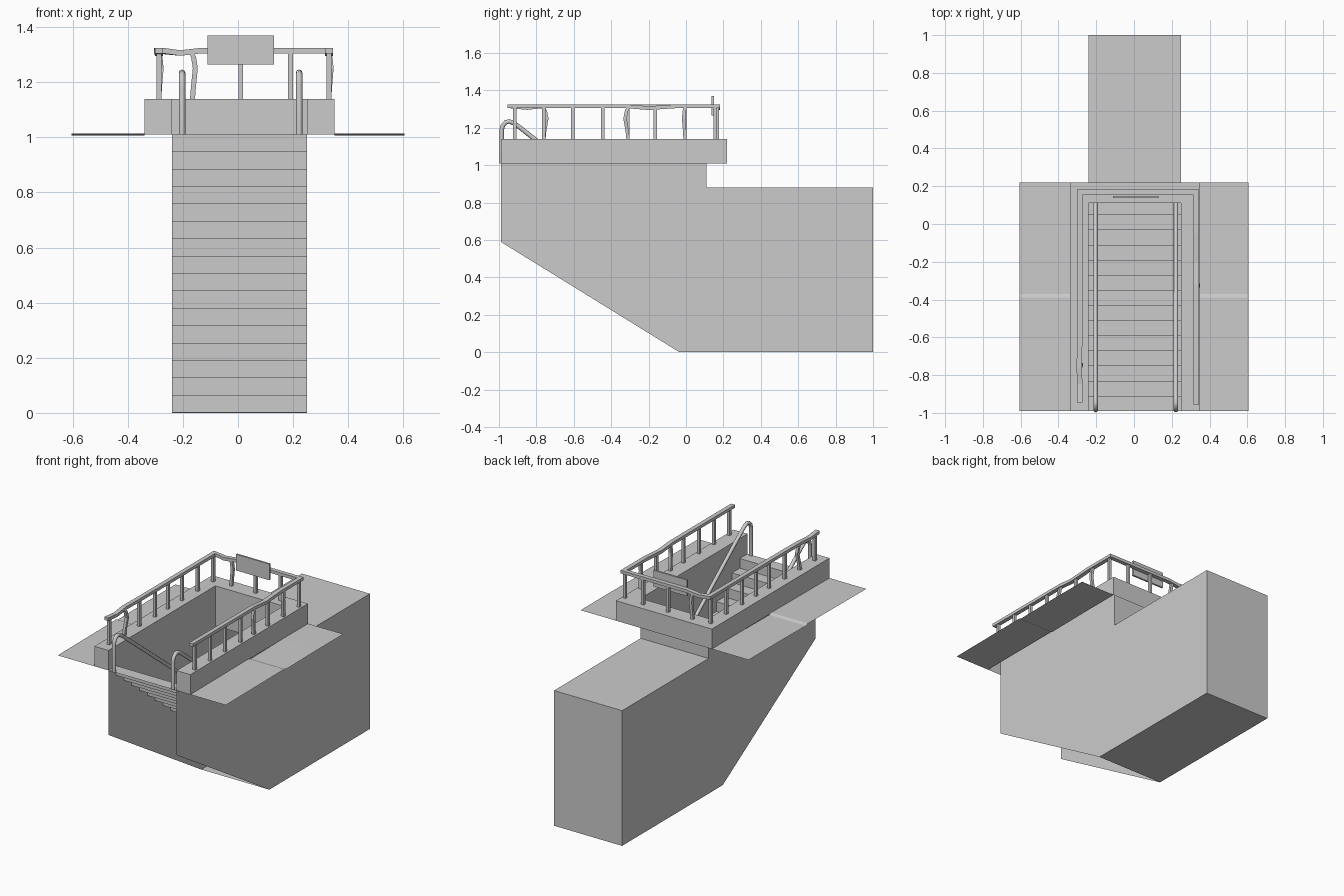
import bpy, bmesh
from mathutils import Vector

if "Cube" in bpy.data.objects:
    bpy.data.objects.remove(bpy.data.objects["Cube"])

XL, XR = -0.24, 0.25          # stairwell inner sides
YF, YH = -0.99, 0.11          # front edge, back of the opening
G, TOP = 1.01, 1.14           # ground level, parapet top


def make(name, verts, faces, fix_normals=False):
    me = bpy.data.meshes.new(name)
    me.from_pydata(verts, [], faces)
    if fix_normals:
        bm = bmesh.new()
        bm.from_mesh(me)
        bmesh.ops.recalc_face_normals(bm, faces=bm.faces)
        bm.to_mesh(me)
        bm.free()
    ob = bpy.data.objects.new(name, me)
    bpy.context.collection.objects.link(ob)
    return ob


def strip(name, profile, x0, x1):
    """Open sheet: a (y, z) profile stretched across x."""
    verts = [(x, y, z) for y, z in profile for x in (x0, x1)]
    faces = [(2*i, 2*i+1, 2*i+3, 2*i+2) for i in range(len(profile) - 1)]
    return make(name, verts, faces)


def loft(name, rings):
    """Skin square rings and cap both ends."""
    n = len(rings)
    verts = [v for r in rings for v in r]
    faces = [(4*i+j, 4*i+(j+1) % 4, 4*i+4+(j+1) % 4, 4*i+4+j)
             for i in range(n - 1) for j in range(4)]
    faces += [(3, 2, 1, 0), tuple(range(4*n-4, 4*n))]
    return make(name, verts, faces, True)


def post(name, pts, h=0.009):
    loft(name, [[(x+a*h, y+b*h, z) for a, b in ((-1, -1), (1, -1), (1, 1), (-1, 1))]
                for x, y, z in pts])


def box(name, lo, hi):
    loft(name, [[(lo[0], lo[1], z), (hi[0], lo[1], z), (hi[0], hi[1], z), (lo[0], hi[1], z)]
                for z in (lo[2], hi[2])])


# stairwell side walls, thin sheets
side = [(YF, G), (YF, 0.59), (-0.035, 0), (1, 0), (1, 0.88), (YH, 0.88), (YH, G)]
for name, x in (("left_wall", XL), ("right_wall", XR)):
    f = list(range(len(side)))
    make(name, [(x, y, z) for y, z in side], [f[::-1] if x < 0 else f])

# floor, end wall, ceiling and header in one sheet
strip("passage_shell", [(-0.035, 0), (1, 0), (1, 0.88), (YH, 0.88), (YH, G)], XL, XR)

# sixteen descending steps
steps, rise, run = [(YF, G)], G / 16, 0.08
for k in range(16):
    y = YF + run * (k + 1)
    steps += [(y, G - rise * k), (y, max(G - rise * (k + 1), 0.001))]
strip("stairs", steps, XL, XR)

# U-shaped parapet, open underneath
OL, OR, YB = -0.34, 0.35, 0.22
outer = [(OL, YF), (OL, YB), (OR, YB), (OR, YF)]
inner = [(XL, YF), (XL, YH), (XR, YH), (XR, YF)]
loop = outer + inner[::-1]
verts = [(x, y, z) for z in (G, TOP) for x, y in loop]
faces = [(i, (i+1) % 8, (i+1) % 8 + 8, i + 8) for i in range(8)]
faces += [(8+i, 9+i, 14-i, 15-i) for i in range(3)]
make("parapet", verts, faces, True)

# pavement sheets with a slight crack
pave = [(YF, G), (-0.39, G+0.004), (-0.37, G-0.003), (-0.06, G), (YB, G)]
strip("pavement_left", pave, -0.605, OL)
strip("pavement_right", pave, OR, 0.605)

# dented guard rail, mitred square bar
LX, RX, BY, RZ = -0.287, 0.33, 0.168, 1.315
path = [(LX, -0.945, RZ), (LX, -0.85, RZ-0.009), (LX-0.003, -0.76, RZ), (LX, -0.6, RZ),
        (LX, BY, RZ), (-0.21, BY, RZ-0.009), (-0.13, BY, RZ), (RX, BY, RZ),
        (RX, -0.05, RZ), (RX, -0.2, RZ-0.01), (RX, -0.32, RZ), (RX, -0.955, RZ)]
P = [Vector(p) for p in path]
rings = []
for i, p in enumerate(P):
    a = (p - P[max(i-1, 0)]) if i else (P[1] - p)
    b = (P[i+1] - p) if i < len(P) - 1 else a
    a, b = a.to_2d().normalized(), b.to_2d().normalized()
    t = (a + b).normalized()
    s = Vector((-t.y, t.x, 0)) * (0.014 / t.dot(a))
    u = Vector((0, 0, 0.01))
    rings.append([p - s - u, p + s - u, p + s + u, p - s + u])
loft("guard_rail", rings)

# railing posts, a few of them bent
ys = [-0.915, -0.76, -0.605, -0.445, -0.31, -0.165, -0.005, 0.155]
zs = [TOP, 1.18, 1.25, 1.29, RZ]
bend = [0, 0.004, 0.016, 0.008, -0.004]
bent = {("left", 1): 1, ("right", 4): -1, ("right", 6): -0.5}
for tag, x in (("left", LX), ("right", RX)):
    for i, y in enumerate(ys):
        amt = bent.get((tag, i), 0)
        pts = [(x + abs(amt)*b*0.5, y + amt*b, z) for b, z in zip(bend, zs)]
        post(f"{tag}_post_{i+1}", pts if amt else [pts[0], pts[-1]])
post("back_post_1", [(-0.165 + d, BY, z) for d, z in zip((0, 0.003, 0.01, 0.004, -0.008), zs)])
for i, x in enumerate((0.01, 0.19)):
    post(f"back_post_{i+2}", [(x, BY, TOP), (x, BY, RZ)])

# blank sign board on the back rail
box("sign_board", (-0.11, 0.137, 1.265), (0.13, 0.149, 1.37))

# round stair handrails following the slope
slope = rise / run
hand = [(-0.985, G), (-0.985, 1.19), (-0.979, 1.213), (-0.963, 1.23), (-0.944, 1.234),
        (-0.92, 1.224), (-0.89, 1.203), (0.27, 1.203 - 1.16*slope), (0.31, 0.26), (0.31, 0.0)]
for name, x in (("left_handrail", -0.203), ("right_handrail", 0.222)):
    cu = bpy.data.curves.new(name, 'CURVE')
    cu.dimensions = '3D'
    cu.bevel_depth, cu.bevel_resolution, cu.use_fill_caps = 0.012, 2, True
    sp = cu.splines.new('POLY')
    sp.points.add(len(hand) - 1)
    for q, (y, z) in zip(sp.points, hand):
        q.co = (x, y, z, 1)
    bpy.context.collection.objects.link(bpy.data.objects.new(name, cu))
